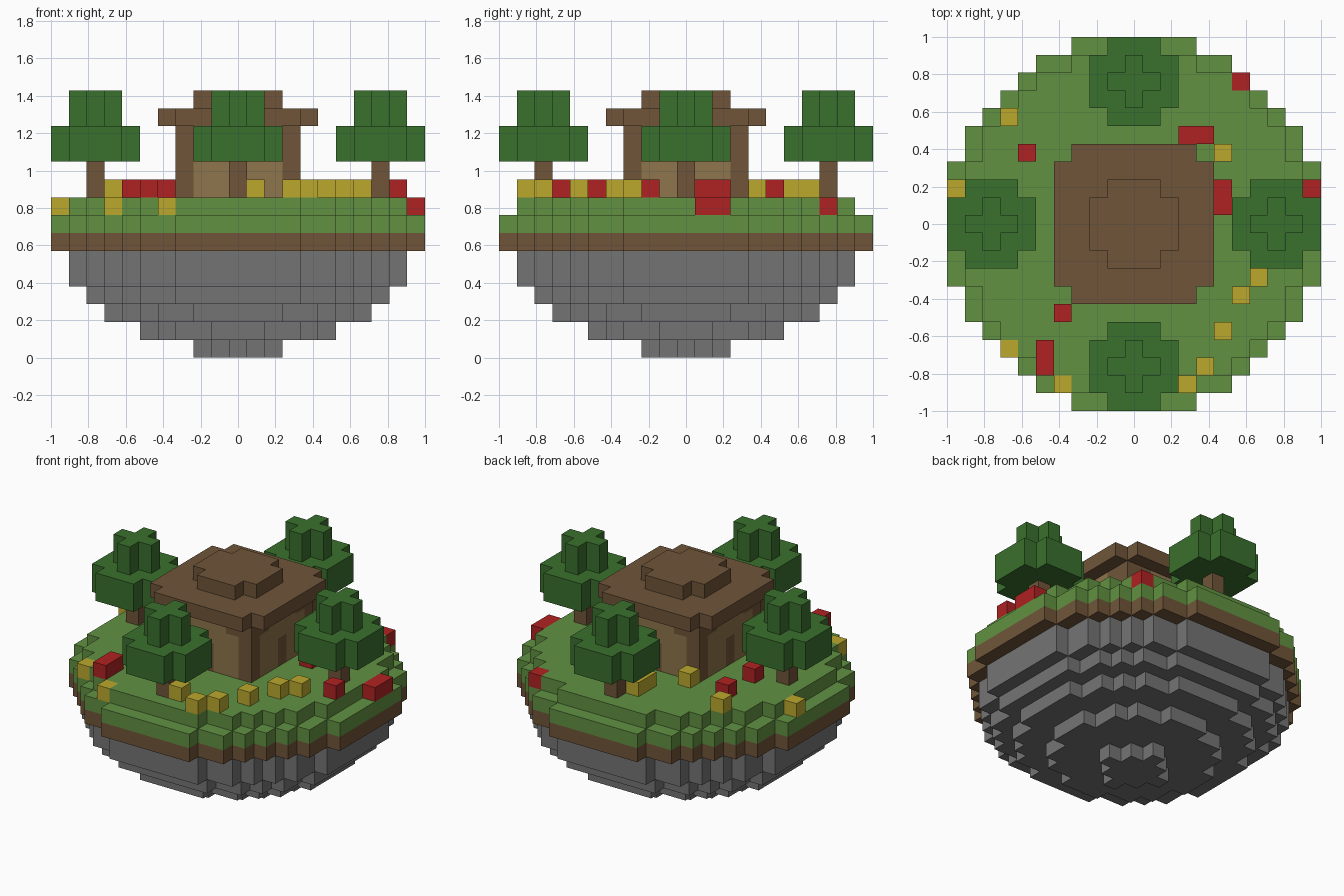
import bpy
import bmesh
from mathutils import Vector

cube = bpy.data.objects.get("Cube")
if cube:
    bpy.data.objects.remove(cube, do_unlink=True)

S = 2 / 21  # edge of one block


def material(name, rgb):
    """Flat colour given as 0-255 sRGB, stored as linear."""
    col = [((c / 255 + 0.055) / 1.055) ** 2.4 for c in rgb] + [1]
    m = bpy.data.materials.new(name)
    m.use_nodes = True
    m.diffuse_color = col
    m.node_tree.nodes["Principled BSDF"].inputs["Base Color"].default_value = col
    return m


GRASS = material("grass green", (98, 145, 66))
LEAF = material("leaf green", (58, 112, 45))
WOOD = material("earth brown", (112, 85, 57))
PLANK = material("plank tan", (142, 117, 76))
STONE = material("stone grey", (116, 116, 116))
YELLOW = material("petal yellow", (187, 169, 45))
RED = material("petal red", (176, 34, 34))

DIRECTIONS = [Vector(d) for d in ((1, 0, 0), (-1, 0, 0), (0, 1, 0),
                                  (0, -1, 0), (0, 0, 1), (0, 0, -1))]


def blocks(name, cells, mats, rule=None):
    """Mesh the outer skin of a set of unit blocks."""
    cells = set(cells)
    bm = bmesh.new()
    for cell in sorted(cells):
        mid = Vector(cell) + Vector((0, 0, 0.5))
        for n in DIRECTIONS:
            if tuple(int(c) for c in Vector(cell) + n) in cells:
                continue
            u = Vector((n.y, n.z, n.x))
            v = n.cross(u)
            corners = [mid + (n + a * u + b * v) / 2
                       for a, b in ((-1, -1), (1, -1), (1, 1), (-1, 1))]
            face = bm.faces.new([bm.verts.new(c * S) for c in corners])
            if rule:
                face.material_index = rule(cell, n)
    bmesh.ops.remove_doubles(bm, verts=bm.verts, dist=S / 100)
    mesh = bpy.data.meshes.new(name)
    bm.to_mesh(mesh)
    bm.free()
    for m in mats:
        mesh.materials.append(m)
    obj = bpy.data.objects.new(name, mesh)
    bpy.context.collection.objects.link(obj)
    return obj


def disc(r2, layers, cx=0, cy=0, half=10):
    """Blocks whose squared distance from the axis is at most r2."""
    span = range(-half, half + 1)
    return [(cx + i, cy + j, k) for i in span for j in span for k in layers
            if i * i + j * j <= r2]


# Floating island: stepped rock, soil band and turf
rock = []
for layer, r2 in enumerate((4, 26, 56, 74, 90, 90)):
    rock += disc(r2, [layer])
blocks("island_rock", rock, [STONE])
blocks("island_soil", disc(110, [6]), [WOOD])
blocks("island_turf", disc(110, [7]) + disc(90, [8]), [GRASS])


# House: brown frame with arched tan panels and a door on each side
def wall_rule(cell, n):
    if n.z:
        return 0
    across = abs(cell[1] if n.x else cell[0])
    door = across == 0 and cell[2] <= 10
    return int(across <= (2 if cell[2] < 12 else 1) and not door)


blocks("house_walls", disc(18, range(9, 13), half=3), [WOOD, PLANK], wall_rule)
blocks("house_roof", disc(25, [13], half=4) + disc(5, [14]), [WOOD])

# Four trees around the house
for side, x, y in (("right", 8, 0), ("left", -8, 0), ("back", 0, 8), ("front", 0, -8)):
    blocks(side + "_tree_trunk", disc(0, (9, 10), x, y), [WOOD])
    blocks(side + "_tree_leaves",
           disc(5, (11, 12), x, y) + disc(1, (13, 14), x, y), [LEAF])

# Flowers sit on the upper turf, or on the lower ledge at the rim
yellow = [(-7, 6), (5, 4), (-10, 2), (7, -3), (6, -4), (5, -6), (4, -8), (3, -9),
          (1, -8), (-4, -9), (-7, -7), (-3, 4), (-1, 6), (-1, 7)]
red = [(6, 8), (3, 5), (4, 5), (5, 1), (5, 2), (-6, 4), (-6, 1), (10, 1), (10, 2),
       (9, -2), (-4, -5), (-5, -7), (-5, -8)]
for name, spots, mat in (("yellow_flowers", yellow, YELLOW), ("red_flowers", red, RED)):
    blocks(name, [(x, y, 9 if x * x + y * y <= 90 else 8) for x, y in spots], [mat])
